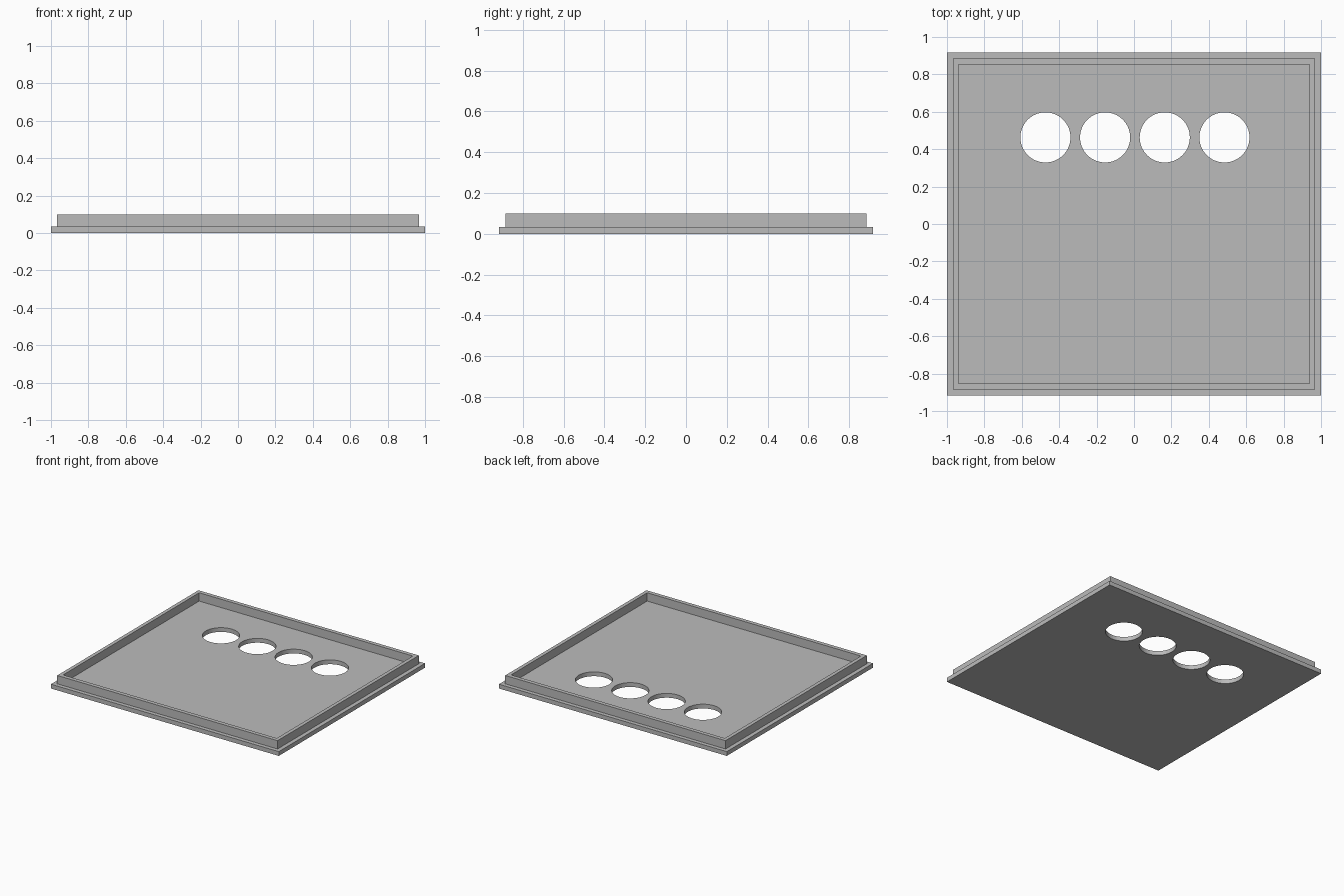
import bpy
from math import cos, sin, tau

cube = bpy.data.objects.get("Cube")
if cube:
    bpy.data.objects.remove(cube, do_unlink=True)

# Single flat colour
grey = bpy.data.materials.new("mid_grey")
grey.use_nodes = True
colour = (0.5, 0.5, 0.5, 1)
grey.diffuse_color = colour
grey.node_tree.nodes["Principled BSDF"].inputs["Base Color"].default_value = colour


def rectangle(hx, hy):
    return [(-hx, -hy), (hx, -hy), (hx, hy), (-hx, hy)]


def circle(cx, cy, r, sides=64):
    return [(cx + r * cos(tau * i / sides), cy + r * sin(tau * i / sides))
            for i in range(sides)]


def extruded_outline(name, outer, holes, z0, z1):
    """Fill an outline minus its holes and extrude it from z0 to z1."""
    curve = bpy.data.curves.new(name, "CURVE")
    curve.dimensions = "2D"
    curve.fill_mode = "BOTH"
    curve.extrude = (z1 - z0) / 2
    for loop in [outer] + holes:
        spline = curve.splines.new("POLY")
        spline.points.add(len(loop) - 1)
        for point, (x, y) in zip(spline.points, loop):
            point.co = (x, y, 0, 1)
        spline.use_cyclic_u = True
        spline.use_smooth = len(loop) > 4
    curve.materials.append(grey)
    obj = bpy.data.objects.new(name, curve)
    obj.location.z = (z0 + z1) / 2
    bpy.context.collection.objects.link(obj)
    bpy.ops.object.select_all(action="DESELECT")
    obj.select_set(True)
    bpy.context.view_layer.objects.active = obj
    bpy.ops.object.convert(target="MESH")
    return obj


PLATE_TOP = 0.034

# Base plate with a row of four round holes towards the back
holes = [circle(0.005 + (i - 1.5) * 0.319, 0.463, 0.134) for i in range(4)]
extruded_outline("base_plate", rectangle(1, 0.917), holes, 0, PLATE_TOP)

# Raised rim set in from the plate edge
extruded_outline("rim", rectangle(0.967, 0.885), [rectangle(0.938, 0.853)],
                 PLATE_TOP, 0.1)
